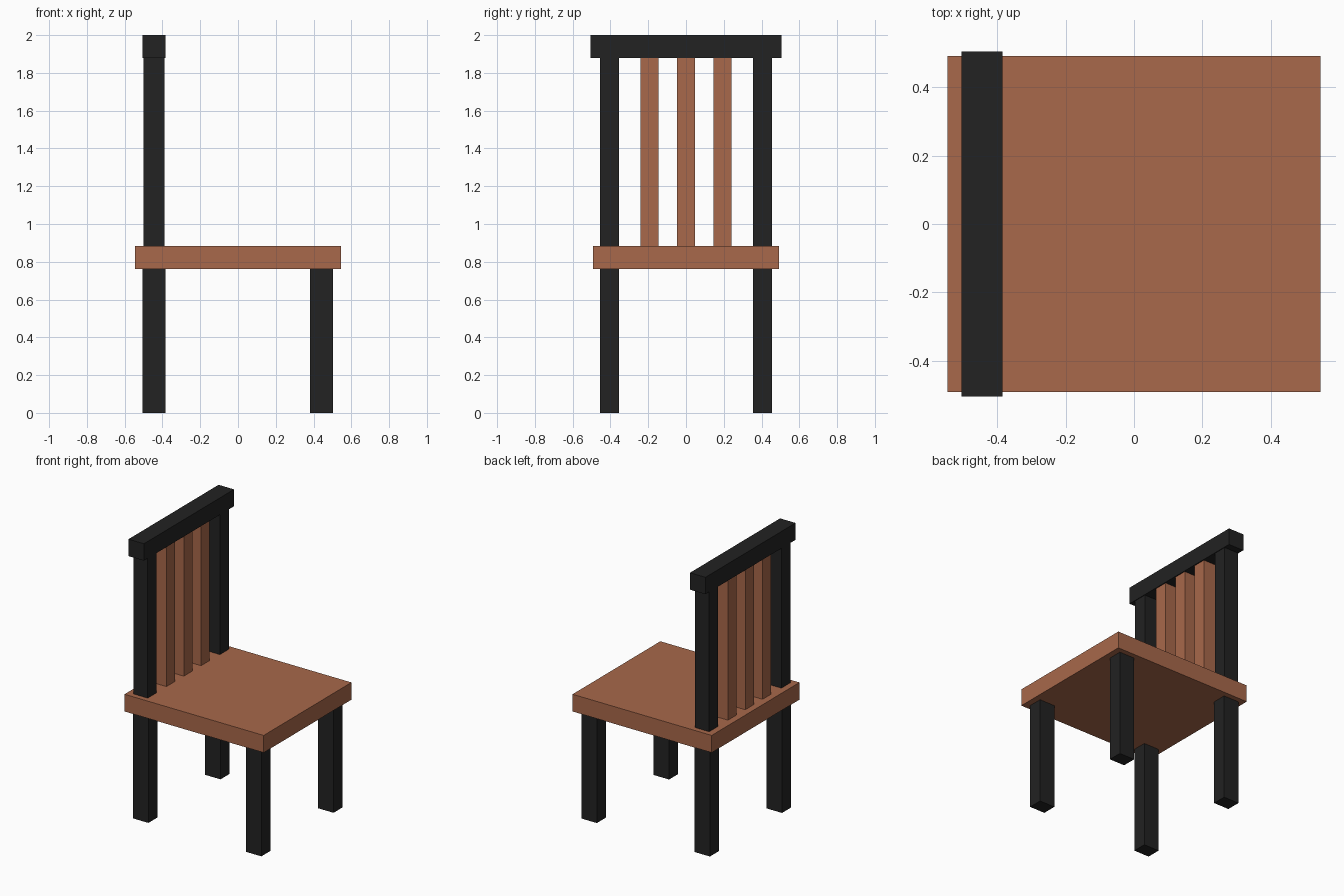
import bpy
import bmesh
from mathutils import Vector

if "Cube" in bpy.data.objects:
    bpy.data.objects.remove(bpy.data.objects["Cube"])


def material(name, colour):
    m = bpy.data.materials.new(name)
    m.diffuse_color = (*colour, 1.0)
    m.use_nodes = True
    m.node_tree.nodes["Principled BSDF"].inputs["Base Color"].default_value = m.diffuse_color
    return m


wood = material("brown wood", (0.392, 0.138, 0.069))
black = material("black paint", (0.016, 0.016, 0.016))


def box(name, x, y, z, mat):
    """Box spanning the (low, high) range on each axis."""
    lo, hi = Vector((x[0], y[0], z[0])), Vector((x[1], y[1], z[1]))
    size = hi - lo
    bm = bmesh.new()
    bmesh.ops.create_cube(bm, size=1.0)
    bmesh.ops.scale(bm, vec=size, verts=bm.verts)
    mesh = bpy.data.meshes.new(name)
    bm.to_mesh(mesh)
    bm.free()
    mesh.materials.append(mat)
    obj = bpy.data.objects.new(name, mesh)
    obj.location = (lo + hi) / 2
    bpy.context.collection.objects.link(obj)
    return obj


SEAT_LOW, SEAT_TOP, RAIL_LOW = 0.762, 0.884, 1.88

# Seat slab
box("seat", (-0.546, 0.546), (-0.492, 0.492), (SEAT_LOW, SEAT_TOP), wood)

# Legs and back posts, one set on each side
for side, y in (("near", (-0.455, -0.354)), ("far", (0.354, 0.455))):
    box(f"{side}_rear_leg", (-0.506, -0.385), y, (0, SEAT_LOW), black)
    box(f"{side}_front_leg", (0.381, 0.502), y, (0, SEAT_LOW), black)
    box(f"{side}_back_post", (-0.501, -0.39), y, (SEAT_TOP, RAIL_LOW), black)

# Upright slats of the backrest
for i in range(3):
    c = (i - 1) * 0.194
    box(f"back_slat_{i + 1}", (-0.499, -0.392), (c - 0.048, c + 0.048),
        (SEAT_TOP, RAIL_LOW), wood)

# Top rail
box("top_rail", (-0.506, -0.385), (-0.505, 0.505), (RAIL_LOW, 2.0), black)
